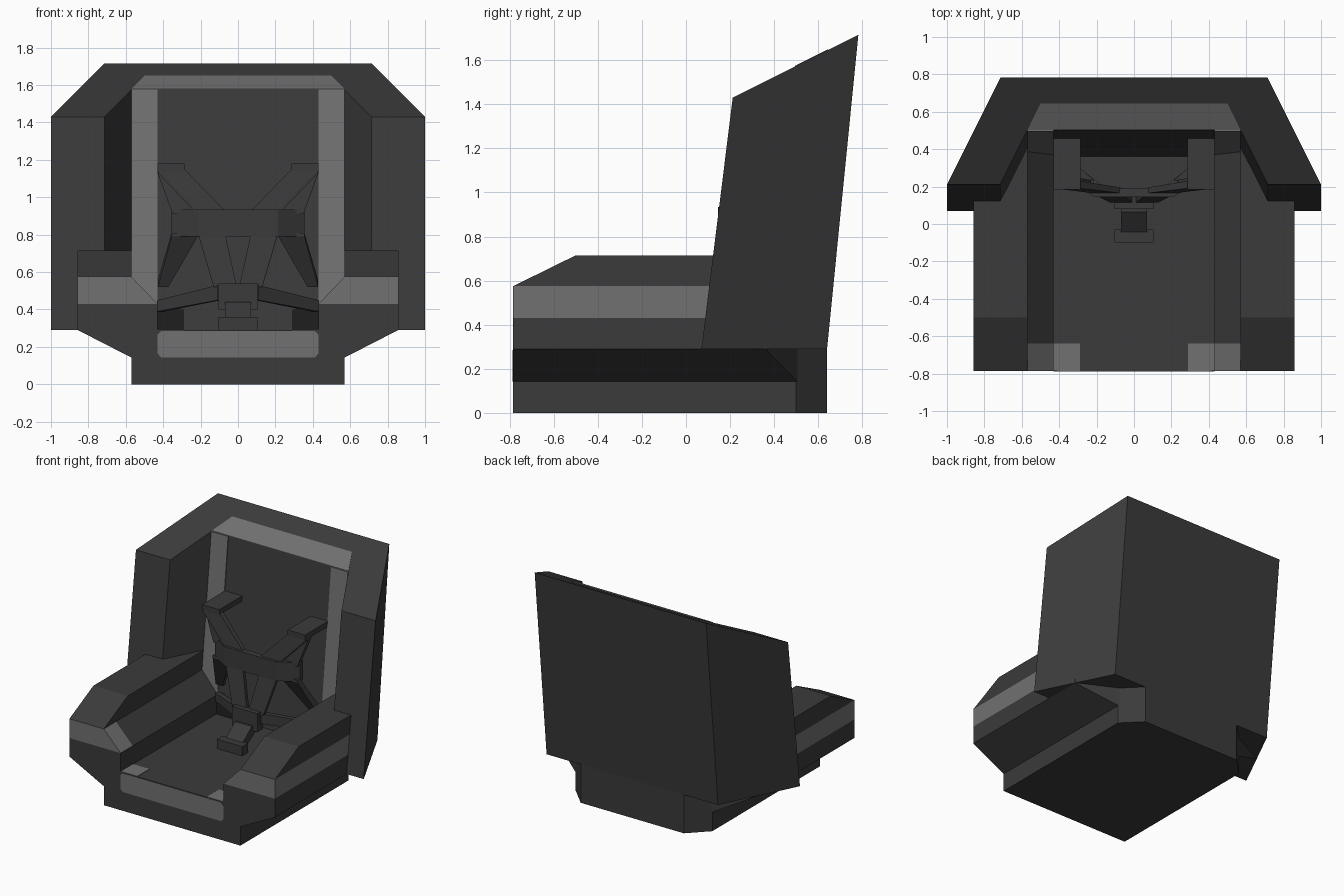
import bpy, bmesh
from mathutils import Vector

if "Cube" in bpy.data.objects:
    bpy.data.objects.remove(bpy.data.objects["Cube"])


def material(name, v):
    m = bpy.data.materials.new(name)
    m.diffuse_color = (v, v, v, 1)
    m.use_nodes = True
    m.node_tree.nodes["Principled BSDF"].inputs["Base Color"].default_value = m.diffuse_color
    return m


CHARCOAL = material("charcoal", 0.043)
GREY = material("trim grey", 0.165)
BLACK = material("black", 0.012)


def finish(name, bm, mats):
    bmesh.ops.remove_doubles(bm, verts=bm.verts, dist=1e-4)
    bmesh.ops.recalc_face_normals(bm, faces=bm.faces)
    me = bpy.data.meshes.new(name)
    bm.to_mesh(me)
    bm.free()
    for m in mats:
        me.materials.append(m)
    ob = bpy.data.objects.new(name, me)
    bpy.context.collection.objects.link(ob)
    return ob


def loft(name, rings, mat):
    """Solid from matching rings of points, capped at both ends."""
    bm = bmesh.new()
    vs = [[bm.verts.new(p) for p in r] for r in rings]
    n = len(rings[0])
    for a, b in zip(vs, vs[1:]):
        for i in range(n):
            j = (i + 1) % n
            bm.faces.new((a[i], a[j], b[j], b[i]))
    bm.faces.new(vs[0])
    bm.faces.new(vs[-1])
    return finish(name, bm, [mat])


def bar(name, p0, s0, p1, s1, mat=CHARCOAL):
    """Convex bar joining two boxes, each with a centre and half size."""
    bm = bmesh.new()
    for p, s in ((p0, s0), (p1, s1)):
        for i in (-1, 1):
            for j in (-1, 1):
                for k in (-1, 1):
                    bm.verts.new(Vector(p) + Vector((i * s[0], j * s[1], k * s[2])))
    bmesh.ops.remove_doubles(bm, verts=bm.verts, dist=1e-4)
    r = bmesh.ops.convex_hull(bm, input=bm.verts)
    junk = {g for g in r["geom_interior"] + r["geom_unused"] if isinstance(g, bmesh.types.BMVert)}
    bmesh.ops.delete(bm, geom=list(junk), context='VERTS')
    bmesh.ops.dissolve_limit(bm, angle_limit=0.01, verts=bm.verts, edges=bm.edges)
    return finish(name, bm, [mat])


def box(name, x, y, z, mat=CHARCOAL):
    c = [(a + b) / 2 for a, b in (x, y, z)]
    s = [(b - a) / 2 for a, b in (x, y, z)]
    return bar(name, c, s, c, s, mat)


def back_y(z):
    return 0.36 + 0.14 * (z - 0.29) / 1.285


# seat base with chamfered rear corners
plan = [(-.57, -.785), (.57, -.785), (.57, .5), (.43, .64), (-.43, .64), (-.57, .5)]
loft("seat_base", [[(x, y, z) for x, y in plan] for z in (0, .29)], CHARCOAL)

# backrest shell: leaning wrap-around prism with a sloped top
plan = [(1, .07), (.715, .64), (-.715, .64), (-1, .07),
        (-.715, .07), (-.57, .36), (.57, .36), (.715, .07)]
loft("backrest_shell",
     [[(x, y, .29) for x, y in plan],
      [(x, y + .142, 1.43 + .5 * (y - .07)) for x, y in plan]], CHARCOAL)

# grey trim on the top slope, the seat front edge
trap = [(-.57, .502), (.57, .502), (.5, .645), (-.5, .645)]
loft("top_trim", [[(x, y, 1.43 + .5 * (y - .212) + d) for x, y in trap]
                  for d in (-.003, .004)], GREY)
edge = [(-.43, .165), (-.41, .143), (.41, .143), (.43, .165),
        (.43, .265), (.41, .285), (-.41, .285), (-.43, .265)]
loft("seat_front_trim", [[(x, y, z) for x, z in edge] for y in (-.788, -.782)], GREY)


def armrest(s):
    profile = [(.857, .29), (.857, .43), (.857, .575), (.857, .715), (.57, .715),
               (.57, .575), (.43, .43), (.43, .29), (.43, .143), (.57, .143)]
    bm = bmesh.new()
    rings = []
    for y, top in ((-.785, .575), (-.64, .646), (-.5, .715), (None, .715)):
        rings.append([bm.verts.new((s * x, .36 + .5 * (.857 - x) if y is None else y,
                                    min(z, top))) for x, z in profile])
    for k, (a, b) in enumerate(zip(rings, rings[1:])):
        for i in range(10):
            j = (i + 1) % 10
            f = bm.faces.new((a[i], a[j], b[j], b[i]))
            # grey band on the outside, grey patch on the inner slope
            f.material_index = int(i == 1 or (i == 5 and k == 0))
    r = rings[0]
    bm.faces.new((r[0], r[1], r[6], r[7], r[8], r[9]))
    bm.faces.new((r[1], r[2], r[5], r[6])).material_index = 1
    bm.faces.new(rings[-1])
    finish("armrest", bm, [CHARCOAL, GREY])


for s in (-1, 1):
    armrest(s)
    # grey strips beside the back cushion
    strip = [(.43, .43), (.57, .575), (.57, 1.575), (.43, 1.575)]
    loft("back_side_trim", [[(s * x, back_y(z) + d, z) for x, z in strip]
                            for d in (-.005, .003)], GREY)
    # grey corner patch on the seat and dark lower back corner
    box("seat_corner_trim", sorted((s * .29, s * .43)), (-.785, -.64), (.286, .293), GREY)
    corner = [(.29, .29), (.43, .29), (.43, .43), (.29, .4)]
    loft("lower_back_corner", [[(s * x, back_y(z) + d, z) for x, z in corner]
                               for d in (-.006, .003)], BLACK)

    # harness: shoulder anchors and straps
    box("shoulder_anchor", sorted((s * .285, s * .43)), (.185, .46), (1.14, 1.18))
    bar("shoulder_strap", (s * .357, .21, 1.14), (.072, .02, .01),
        (s * .145, .18, .92), (.073, .015, .01))
    bar("shoulder_side_strap", (s * .4, .24, 1.14), (.03, .02, .01),
        (s * .29, .22, .92), (.06, .015, .01))
    # bent side of the chest plate
    bar("chest_plate_side", (s * .21, .168, .862), (.005, .02, .072),
        (s * .345, .25, .862), (.01, .02, .072))
    # lower straps to the hips and to the buckle
    bar("hip_strap", (s * .285, .22, .8), (.07, .015, .01),
        (s * .4, .36, .54), (.028, .015, .02))
    bar("belly_strap", (s * .14, .17, .8), (.07, .014, .01),
        (s * .07, .13, .53), (.06, .014, .01))
    bar("lap_strap", (s * .1, .13, .49), (.01, .015, .04),
        (s * .41, .36, .42), (.02, .015, .03))

# harness centre: chest plate, buckle, stem and floor mount
box("chest_plate", (-.21, .21), (.145, .19), (.79, .935))
box("buckle", (-.105, .105), (.08, .145), (.4, .54))
bar("crotch_strap", (0, .1, .42), (.07, .035, .02), (0, -.05, .32), (.07, .02, .02))
box("floor_mount", (-.105, .105), (-.1, -.03), (.285, .36))
